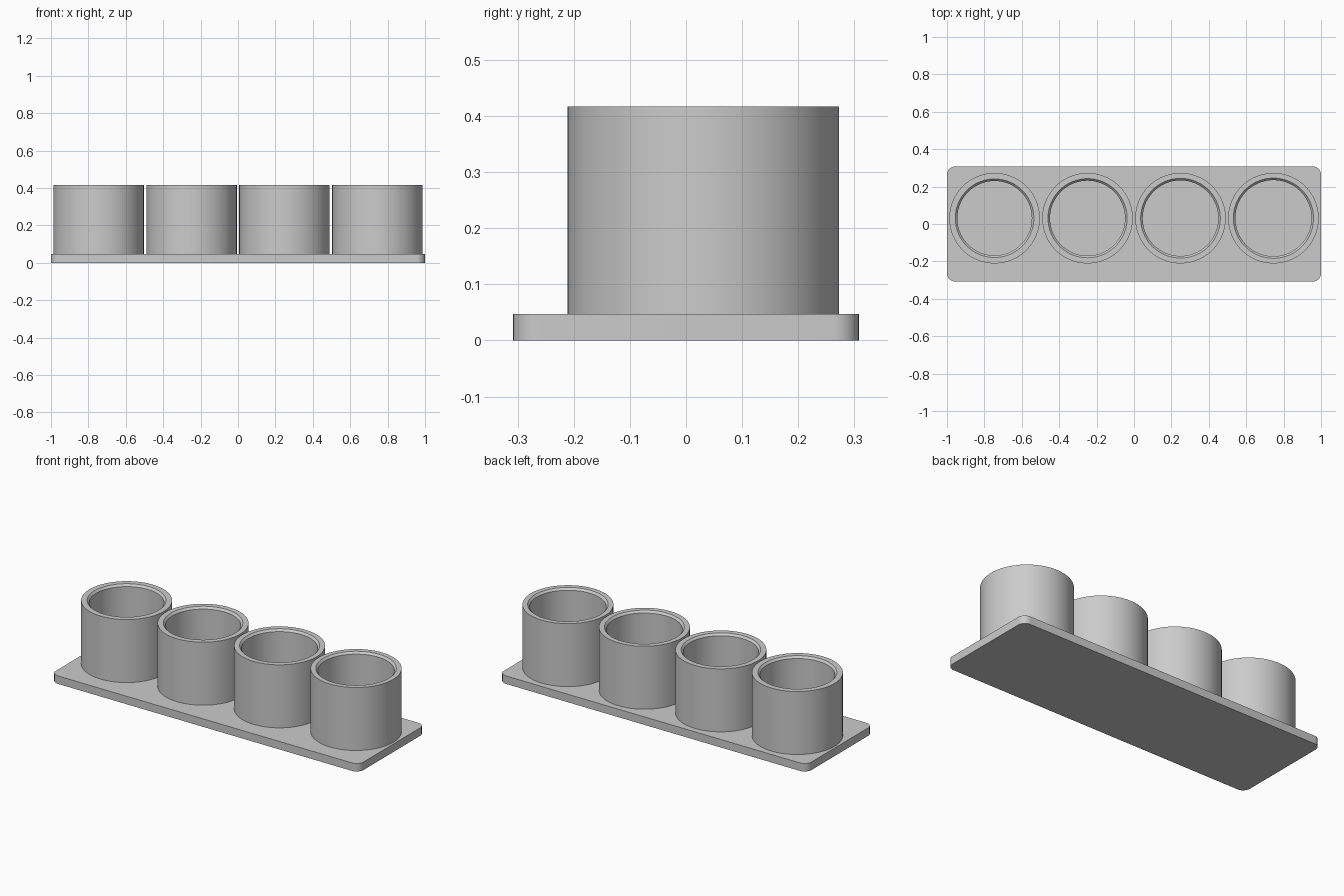
import bpy
import bmesh
import math

cube = bpy.data.objects.get("Cube")
if cube:
    bpy.data.objects.remove(cube, do_unlink=True)

grey = bpy.data.materials.new("mid_grey")
grey.use_nodes = True
COLOUR = (0.6, 0.6, 0.6, 1)
grey.diffuse_color = COLOUR
grey.node_tree.nodes["Principled BSDF"].inputs["Base Color"].default_value = COLOUR

PLATE_TOP = 0.047
CUP_TOP = 0.417
SPACING = 0.497


def finish(bm, name, location):
    """Turn a bmesh into a shaded, coloured object."""
    bmesh.ops.recalc_face_normals(bm, faces=bm.faces)
    mesh = bpy.data.meshes.new(name)
    bm.to_mesh(mesh)
    bm.free()
    mesh.materials.append(grey)
    obj = bpy.data.objects.new(name, mesh)
    obj.location = location
    bpy.context.collection.objects.link(obj)
    bpy.ops.object.select_all(action="DESELECT")
    obj.select_set(True)
    bpy.context.view_layer.objects.active = obj
    bpy.ops.object.shade_smooth_by_angle(angle=math.radians(30))
    return obj


def base_plate(half_x, half_y, radius, steps=10):
    """Flat slab with rounded vertical corners."""
    bm = bmesh.new()
    outline = []
    for quarter, (sx, sy) in enumerate([(1, 1), (-1, 1), (-1, -1), (1, -1)]):
        for i in range(steps + 1):
            a = (quarter + i / steps) * math.pi / 2
            outline.append(bm.verts.new((sx * (half_x - radius) + radius * math.cos(a),
                                         sy * (half_y - radius) + radius * math.sin(a), 0)))
    face = bm.faces.new(outline)
    top = bmesh.ops.extrude_face_region(bm, geom=[face], use_keep_orig=True)
    moved = [v for v in top["geom"] if isinstance(v, bmesh.types.BMVert)]
    bmesh.ops.translate(bm, verts=moved, vec=(0, 0, PLATE_TOP))
    return finish(bm, "base_plate", (0, 0, 0))


def cup(name, x, bore, segments=96):
    """Open cup: outer wall, flat rim, chamfered mouth, bore and floor."""
    outer, mouth, chamfer = 0.242, bore + 0.011, 0.012
    profile = [(outer, PLATE_TOP), (outer, CUP_TOP), (mouth, CUP_TOP),
               (bore, CUP_TOP - chamfer), (bore, PLATE_TOP + 0.001)]
    bm = bmesh.new()
    rings = [[bm.verts.new((r * math.cos(2 * math.pi * i / segments),
                            r * math.sin(2 * math.pi * i / segments), z))
              for i in range(segments)] for r, z in profile]
    for low, high in zip(rings, rings[1:]):
        for i in range(segments):
            j = (i + 1) % segments
            bm.faces.new((low[i], low[j], high[j], high[i]))
    bm.faces.new(rings[-1])
    bm.faces.new(rings[0][::-1])
    return finish(bm, name, (x, 0.031, 0))


base_plate(1.0, 0.308, 0.045)

# Row of cups, each bored slightly wider than the last
for n in range(4):
    cup(f"cup_{n + 1}", (n - 1.5) * SPACING, 0.199 + n * 0.0015)
